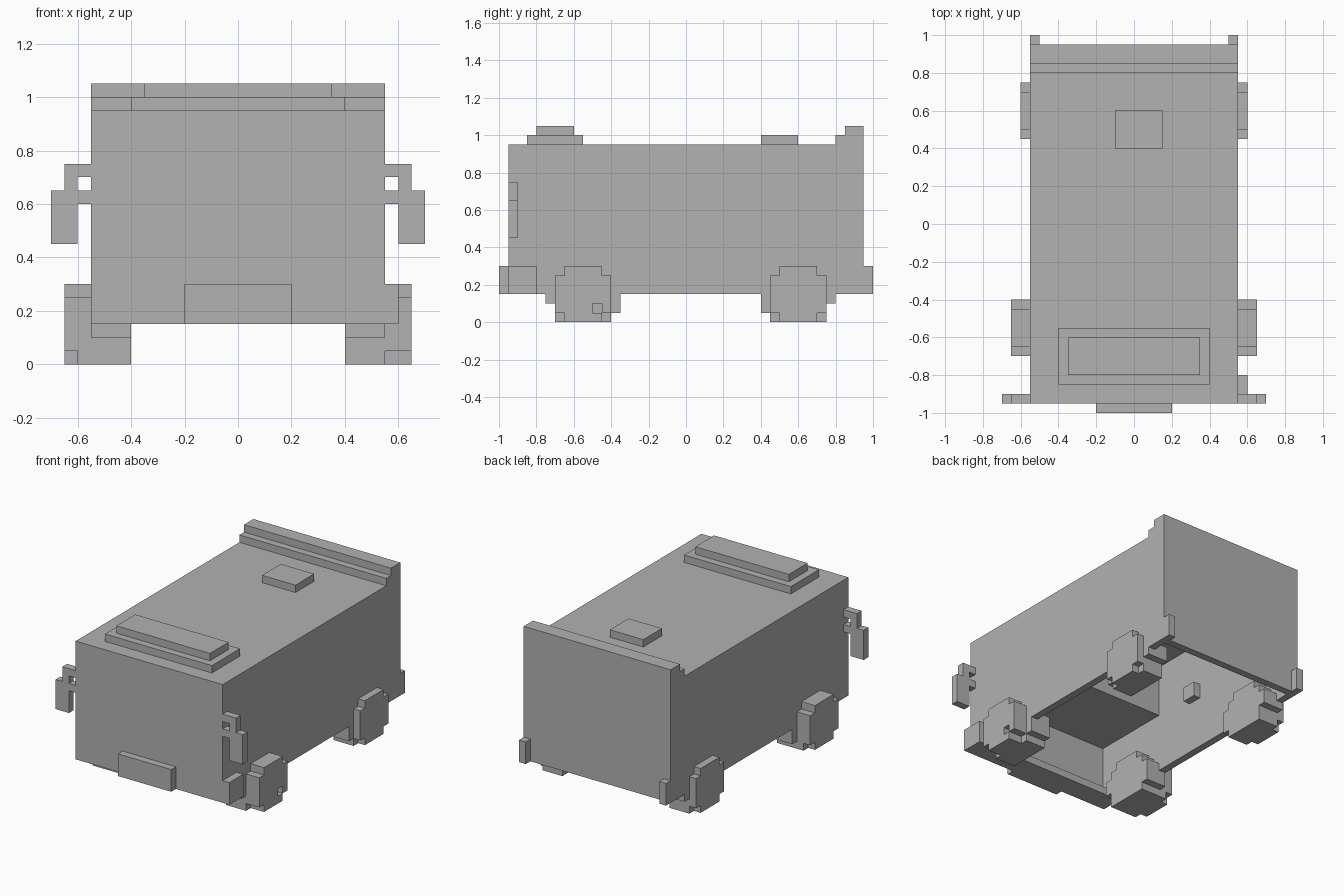
import bpy
import bmesh
from mathutils import Matrix, Vector

cube = bpy.data.objects.get("Cube")
if cube:
    bpy.data.objects.remove(cube, do_unlink=True)

grey = bpy.data.materials.new("plain grey")
grey.use_nodes = True
GREY = (0.445, 0.445, 0.445, 1)
grey.diffuse_color = GREY
grey.node_tree.nodes["Principled BSDF"].inputs["Base Color"].default_value = GREY


def blocks(name, boxes, side=1):
    """One object from (x range, y range, z range) boxes; side flips x."""
    bm = bmesh.new()
    for ranges in boxes:
        lo = Vector([min(r) for r in ranges])
        hi = Vector([max(r) for r in ranges])
        mid, size = (lo + hi) / 2, hi - lo
        mid.x *= side
        bmesh.ops.create_cube(bm, size=1, matrix=Matrix.Translation(mid) @ Matrix.Diagonal((*size, 1)))
    mesh = bpy.data.meshes.new(name)
    bm.to_mesh(mesh)
    bm.free()
    mesh.materials.append(grey)
    ob = bpy.data.objects.new(name, mesh)
    bpy.context.collection.objects.link(ob)
    return ob


W, L, T = 0.55, 0.95, 0.05      # half width, half length, wall thickness
BASE, ROOF = 0.15, 0.95
FULL = (-W, W)
INNER = (-W + T, W - T)

# Hollow body, open underneath
blocks("roof", [(FULL, (-L, L), (ROOF - T, ROOF))])
blocks("front_wall", [(FULL, (-L, -L + T), (BASE, ROOF - T))])
blocks("rear_wall", [(FULL, (L - T, L), (BASE, ROOF - T))])
for side, label in ((1, "left"), (-1, "right")):
    blocks(label + "_wall", [((W - T, W), (-L + T, L - T), (BASE, ROOF - T))], side)

# Interior parts
blocks("cab_ceiling", [(INNER, (-0.9, -0.35), (0.55, 0.9))])
blocks("front_sill", [(INNER, (-0.9, -0.8), (BASE, 0.2))])
blocks("inner_knob", [((-0.5, -0.45), (-0.05, 0.05), (0.5, 0.6))])

# Roof fittings
blocks("roof_hatch", [((-0.4, 0.4), (-0.85, -0.55), (ROOF, 1.0)),
                      ((-0.35, 0.35), (-0.8, -0.6), (1.0, 1.05))])
blocks("roof_vent", [((-0.1, 0.15), (0.4, 0.6), (ROOF, 1.0))])
blocks("rear_spoiler", [(FULL, (0.8, L), (ROOF, 1.0)),
                        (FULL, (0.85, L), (1.0, 1.05))])

# Bumper parts
blocks("front_plate", [((-0.2, 0.2), (-1, -L), (BASE, 0.3))])
blocks("corner_bumper", [((W, 0.6), (-L, -0.8), (BASE, 0.3))])


def wheel(name, yc, side, layer, outer, notch=False):
    """Stepped wheel: wide inner tyre, rounded outer face and inner fringes."""
    inner = (0.4, layer)
    face = (layer, outer)
    top, full = (yc - 0.1, yc + 0.1), (yc - 0.15, yc + 0.15)
    parts = [(inner, full, (0, 0.25)), (inner, top, (0.25, 0.3)),
             (face, top, (0, 0.05)), (face, top, (0.25, 0.3)),
             (face, full, (0.1, 0.25))]
    if notch:
        parts += [(face, (full[0], yc + 0.05), (0.05, 0.1)),
                  (face, (top[1], full[1]), (0.05, 0.1))]
    else:
        parts.append((face, full, (0.05, 0.1)))
    # Fringe towards the middle hangs lower than the one towards the end
    toward = 1 if yc < 0 else -1
    for d, low in ((toward, 0.05), (-toward, 0.1)):
        parts.append(((0.4, W), (yc + d * 0.15, yc + d * 0.2), (low, 0.2)))
    blocks(name, parts, side)


# Paired parts
for side, label in ((1, "left"), (-1, "right")):
    wheel("front_wheel_" + label, -0.55, side, 0.55 if side > 0 else 0.6, 0.65, side > 0)
    wheel("rear_wheel_" + label, 0.6, side, W, 0.6)
    slab = (-L, -L + T)
    blocks("mirror_" + label, [((0.6, 0.7), slab, (0.45, 0.65)),
                               ((0.6, 0.65), slab, (0.65, 0.75)),
                               ((W, 0.6), slab, (0.7, 0.75)),
                               ((W, 0.6), slab, (0.6, 0.65))], side)
    blocks("rear_post_" + label, [((W - T, W), (L, 1), (BASE, 0.3))], side)
